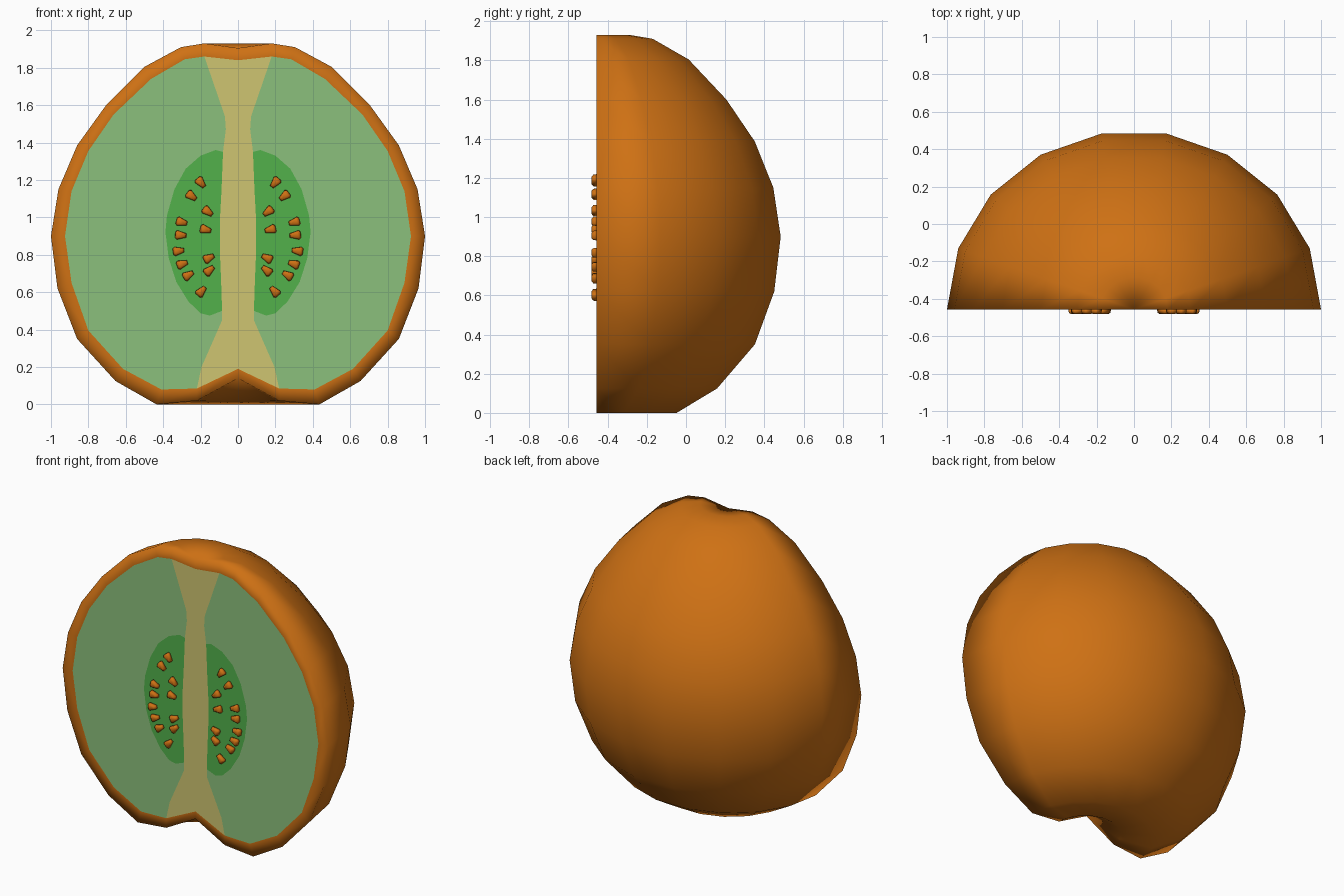
import bpy, bmesh, math
from mathutils import Vector

if "Cube" in bpy.data.objects:
    bpy.data.objects.remove(bpy.data.objects["Cube"])

CUT = -0.457      # y of the cut face
DEPTH = 0.955     # flattening of the half body
STEPS = 9


def material(name, rgb):
    m = bpy.data.materials.new(name)
    m.diffuse_color = (*rgb, 1)
    m.use_nodes = True
    m.node_tree.nodes["Principled BSDF"].inputs["Base Color"].default_value = m.diffuse_color
    return m


skin_mat = material("orange skin", (0.62, 0.165, 0.007))
flesh_mat = material("pale green flesh", (0.26, 0.53, 0.20))
core_mat = material("straw core", (0.62, 0.56, 0.165))
chamber_mat = material("green seed chamber", (0.085, 0.44, 0.07))


def make_object(name, bm, mats, smooth=False):
    me = bpy.data.meshes.new(name)
    for f in bm.faces:
        f.smooth = smooth
    bm.to_mesh(me)
    bm.free()
    for m in mats:
        me.materials.append(m)
    ob = bpy.data.objects.new(name, me)
    bpy.context.collection.objects.link(ob)
    return ob


# Right-hand profiles (x, z), top to bottom
outer = [(0, 1.905), (0.18, 1.93), (0.305, 1.91), (0.50, 1.805), (0.705, 1.60),
         (0.86, 1.385), (0.96, 1.15), (1.0, 0.90), (0.965, 0.62), (0.86, 0.35),
         (0.655, 0.125), (0.435, 0.0), (0.22, 0.02), (0, 0.14)]
inner = [(0, 1.84), (0.18, 1.86), (0.285, 1.845), (0.465, 1.74), (0.665, 1.55),
         (0.80, 1.355), (0.89, 1.14), (0.925, 0.90), (0.89, 0.65), (0.80, 0.395),
         (0.615, 0.19), (0.41, 0.08), (0.22, 0.085), (0, 0.19)]

# Skin: half revolve of the outer profile plus the rim on the cut
bm = bmesh.new()
rings = []
for i in range(STEPS + 1):
    a = math.pi * i / STEPS
    rings.append([bm.verts.new((r * math.cos(a), CUT + DEPTH * r * math.sin(a), z))
                  for r, z in outer])


def bridge(a, b):
    for j in range(len(a) - 1):
        bm.faces.new((a[j], a[j + 1], b[j + 1], b[j]))


for a, b in zip(rings, rings[1:]):
    bridge(a, b)
for side, ring in ((1, rings[0]), (-1, rings[-1])):
    bridge(ring, [bm.verts.new((side * x, CUT, z)) for x, z in inner])
bmesh.ops.remove_doubles(bm, verts=bm.verts[:], dist=1e-4)
bmesh.ops.dissolve_degenerate(bm, edges=bm.edges[:], dist=1e-5)
bmesh.ops.recalc_face_normals(bm, faces=bm.faces[:])
back = max(bm.faces, key=lambda f: f.calc_center_median().y)
if back.normal.y < 0:
    bmesh.ops.reverse_faces(bm, faces=bm.faces[:])
make_object("skin", bm, [skin_mat], smooth=True)

# Cut face: flesh, core and seed chambers as flush tiles
core_top = [(0.18, 1.86), (0.07, 1.54), (0.065, 1.47), (0.08, 1.35)]
core_mid = [(0.088, 1.15), (0.097, 0.98), (0.097, 0.82), (0.09, 0.65)]
core_low = [(0.085, 0.50), (0.085, 0.45), (0.12, 0.37), (0.195, 0.20), (0.22, 0.085)]
chamber = [(0.12, 1.36), (0.20, 1.33), (0.28, 1.26), (0.34, 1.15), (0.38, 1.01),
           (0.388, 0.92), (0.37, 0.78), (0.33, 0.655), (0.265, 0.55), (0.20, 0.487),
           (0.15, 0.475)]
bm = bmesh.new()


def tile(pts, index):
    f = bm.faces.new([bm.verts.new((x, CUT, z)) for x, z in pts])
    f.normal_update()
    if f.normal.y > 0:
        f.normal_flip()
    f.material_index = index


core_side = core_top + core_mid + core_low
tile([inner[0]] + core_side + [inner[-1]] + [(-x, z) for x, z in reversed(core_side)], 1)
for s in (1, -1):
    flesh = inner[2:-2] + core_low[::-1] + chamber[::-1] + core_top[::-1]
    tile([(s * x, z) for x, z in flesh], 0)
    cell = core_top[-1:] + core_mid + core_low[:1] + chamber[::-1]
    tile([(s * x, z) for x, z in cell], 2)
bmesh.ops.triangulate(bm, faces=bm.faces[:])
make_object("cut_face", bm, [flesh_mat, core_mat, chamber_mat])

# Seeds: small tapered drops, narrow end toward the core
seeds = [(0.20, 1.187), (0.25, 1.115), (0.163, 1.032), (0.303, 0.975), (0.175, 0.935),
         (0.308, 0.905), (0.32, 0.82), (0.157, 0.782), (0.30, 0.75), (0.155, 0.715),
         (0.267, 0.69), (0.197, 0.603)]
drop = [(-0.032, 0.011), (0.018, 0.025), (0.028, 0.016), (0.028, -0.016),
        (0.018, -0.025), (-0.032, -0.011)]
bm = bmesh.new()
for sx, sz in seeds:
    ang = math.atan2((sz - 0.88) * 0.8, sx)
    c, n = math.cos(ang), math.sin(ang)
    for s in (1, -1):
        loops = []
        for y, k in ((CUT, 1.0), (CUT - 0.016, 0.95), (CUT - 0.025, 0.6)):
            loops.append([bm.verts.new((s * (sx + k * (u * c - v * n)), y,
                                        sz + k * (u * n + v * c))) for u, v in drop])
        for a, b in zip(loops, loops[1:]):
            for j in range(6):
                bm.faces.new((a[j], a[(j + 1) % 6], b[(j + 1) % 6], b[j]))
        bm.faces.new(loops[-1])
        bm.faces.new(loops[0])
bmesh.ops.recalc_face_normals(bm, faces=bm.faces[:])
make_object("seeds", bm, [skin_mat], smooth=True)
